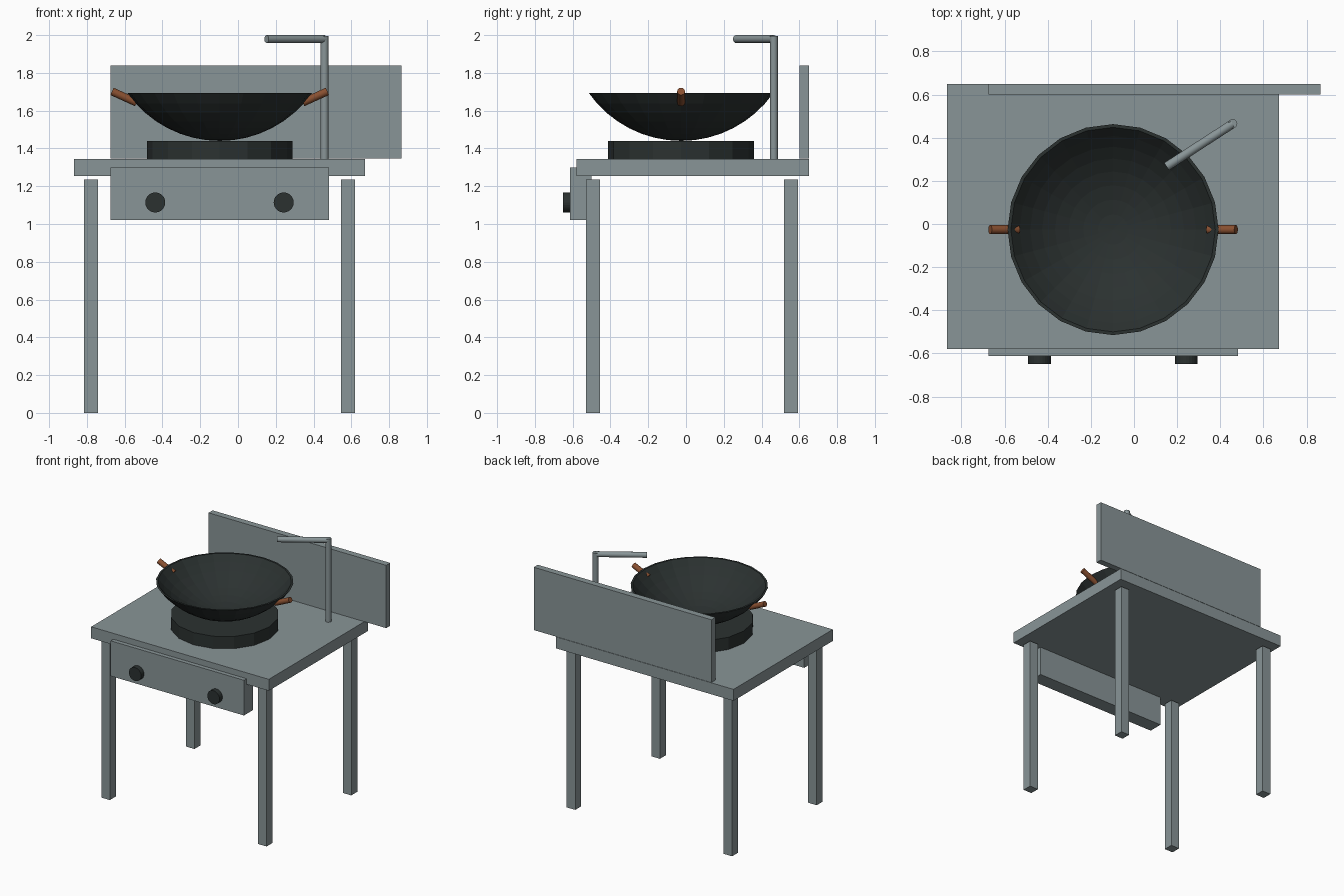
import bpy, bmesh, math
from mathutils import Vector

if "Cube" in bpy.data.objects:
    bpy.data.objects.remove(bpy.data.objects["Cube"])


def material(name, rgb):
    m = bpy.data.materials.new(name)
    m.diffuse_color = (*rgb, 1)
    m.use_nodes = True
    m.node_tree.nodes["Principled BSDF"].inputs["Base Color"].default_value = m.diffuse_color
    return m


STEEL = material("brushed steel", (0.25, 0.30, 0.31))
IRON = material("black iron", (0.024, 0.031, 0.030))
WOOD = material("brown wood", (0.25, 0.08, 0.03))


def finish(name, bm, mat):
    bmesh.ops.recalc_face_normals(bm, faces=bm.faces)
    me = bpy.data.meshes.new(name)
    bm.to_mesh(me)
    bm.free()
    me.materials.append(mat)
    ob = bpy.data.objects.new(name, me)
    bpy.context.collection.objects.link(ob)
    return ob


def box(name, lo, hi, mat):
    bm = bmesh.new()
    bmesh.ops.create_cube(bm, size=1)
    lo, hi = Vector(lo), Vector(hi)
    for v in bm.verts:
        v.co = (lo + hi) / 2 + v.co * (hi - lo)
    return finish(name, bm, mat)


def rod(name, a, b, radius, mat, sides=16, smooth=False):
    a, b = Vector(a), Vector(b)
    bm = bmesh.new()
    bmesh.ops.create_cone(bm, cap_ends=True, segments=sides, radius1=radius,
                          radius2=radius, depth=(b - a).length)
    turn = Vector((0, 0, 1)).rotation_difference(b - a)
    for v in bm.verts:
        v.co = turn @ v.co + (a + b) / 2
    if smooth:
        for f in bm.faces:
            f.smooth = len(f.verts) == 4
        for e in bm.edges:
            e.smooth = e.calc_face_angle(0) < math.radians(50)
    return finish(name, bm, mat)


def lathe(name, profile, centre, sides, mat):
    bm = bmesh.new()
    vs = [bm.verts.new((0, r, z)) for r, z in profile]
    es = [bm.edges.new(pair) for pair in zip(vs, vs[1:])]
    bmesh.ops.spin(bm, geom=vs + es, cent=(0, 0, 0), axis=(0, 0, 1),
                   angle=math.tau, steps=sides, use_duplicate=False)
    bmesh.ops.remove_doubles(bm, verts=bm.verts, dist=0.0005)
    bmesh.ops.translate(bm, verts=bm.verts, vec=centre)
    return finish(name, bm, mat)


# Table top, back panel and control panel
box("table_top", (-0.867, -0.58, 1.254), (0.673, 0.65, 1.344), STEEL)
box("back_panel", (-0.675, 0.60, 1.346), (0.865, 0.65, 1.838), STEEL)
box("control_panel", (-0.675, -0.613, 1.022), (0.481, -0.50, 1.298), STEEL)

# Four legs, just short of the top
for side, x in (("left", -0.778), ("right", 0.582)):
    for end, y in (("front", -0.492), ("back", 0.556)):
        box(f"{end}_{side}_leg", (x - 0.037, y - 0.037, 0),
            (x + 0.037, y + 0.037, 1.236), STEEL)

# Control knobs
for side, x in (("left", -0.438), ("right", 0.242)):
    rod(f"{side}_knob", (x, -0.60, 1.114), (x, -0.65, 1.114), 0.053, IRON, 24)

# Burner
CX, CY = -0.097, -0.026
rod("burner", (CX, CY, 1.343), (CX, CY, 1.44), 0.386, IRON, 16)

# Pan: thin-walled spherical bowl
R, BASE, WALL, RIM = 0.598, 1.44, 0.014, 0.489
limit = math.asin(RIM / R)
angles = [limit * i / 8 for i in range(9)]
outer = [(R * math.sin(a), BASE + R * (1 - math.cos(a))) for a in angles]
inner = [((R - WALL) * math.sin(a), BASE + R - (R - WALL) * math.cos(a))
         for a in angles]
top = outer[-1][1]
inner[-1] = (RIM - 0.015, top)
lathe("pan", outer + inner[::-1], (CX, CY, 0), 24, IRON)

# Pan handles, sloping down into the bowl
for side, s in (("left", -1), ("right", 1)):
    rod(f"{side}_pan_handle", (CX + s * 0.57, CY, 1.702),
        (CX + s * 0.44, CY, 1.643), 0.021, WOOD, 12, True)

# Water pipe and spout
rod("water_pipe", (0.458, 0.465, 1.34), (0.458, 0.465, 1.995), 0.021, STEEL, 16, True)
rod("spout", (0.458, 0.465, 1.979), (0.151, 0.266, 1.979), 0.021, STEEL, 16, True)
